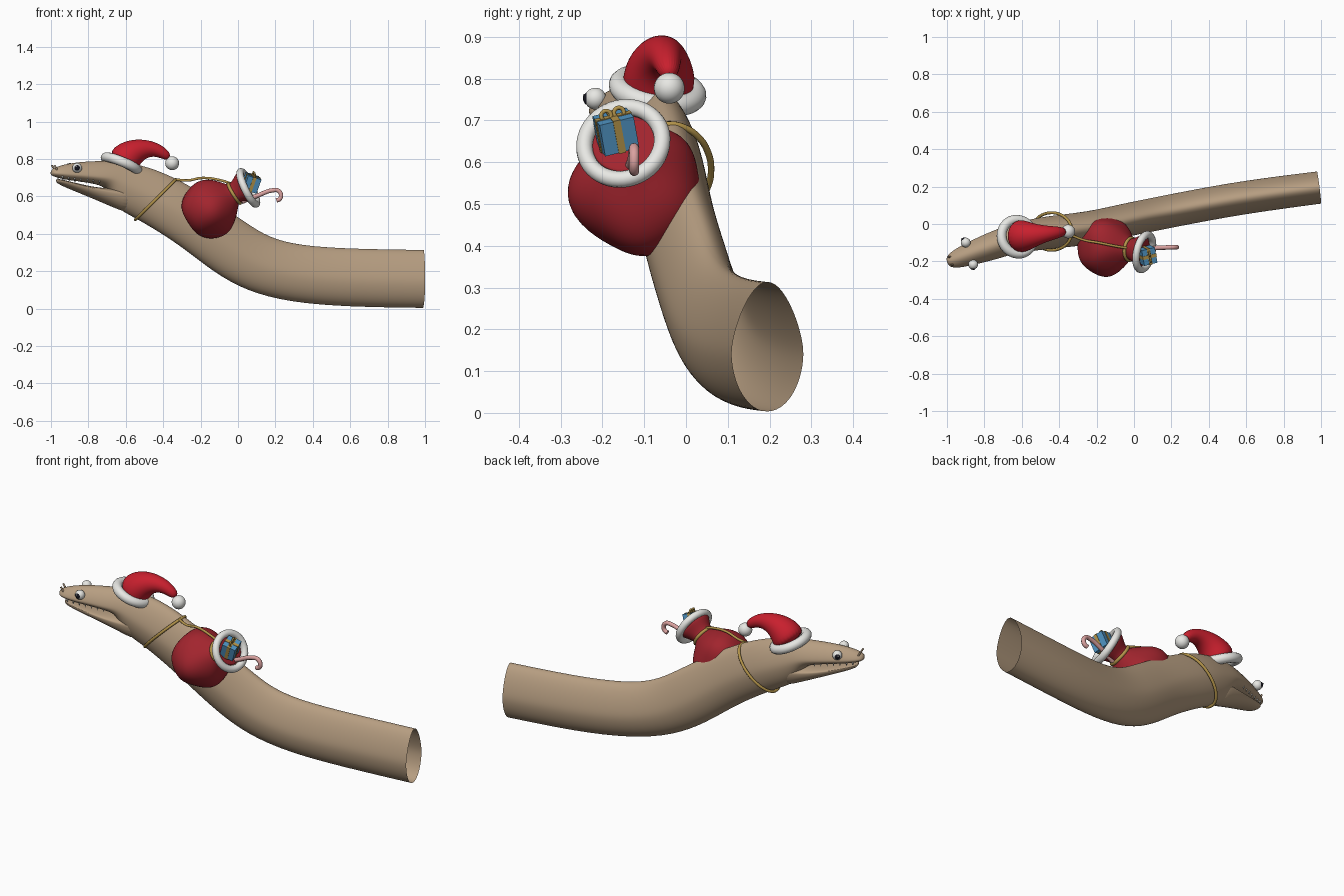
import bpy, bmesh
from math import sin, cos, pi
from mathutils import Vector

cube = bpy.data.objects.get("Cube")
if cube:
    bpy.data.objects.remove(cube)


def material(name, rgb):
    m = bpy.data.materials.new(name)
    m.use_nodes = True
    m.diffuse_color = (*rgb, 1)
    m.node_tree.nodes["Principled BSDF"].inputs["Base Color"].default_value = (*rgb, 1)
    return m


SKIN = material("tan skin", (0.47, 0.34, 0.22))
HAT = material("bright red", (0.58, 0.014, 0.027))
SACK = material("deep red", (0.36, 0.018, 0.027))
WHITE = material("white", (0.8, 0.8, 0.77))
GOLD = material("gold", (0.46, 0.3, 0.07))
BLUE = material("gift blue", (0.08, 0.3, 0.55))
PINK = material("candy pink", (0.7, 0.36, 0.35))
BLACK = material("black", (0.008, 0.008, 0.015))


def finish(ob, name, mat, smooth=True):
    ob.name = name
    ob.data.materials.append(mat)
    if smooth:
        for p in ob.data.polygons:
            p.use_smooth = True
    return ob


def loft(name, rows, mat, peak=0.0, lump=0.0, caps=(True, True), n=24):
    """Skin rings (x, y, z, half width, height above, depth below) along a path."""
    bm = bmesh.new()
    pts = [Vector(r[:3]) for r in rows]
    rings = []
    for i, (p, row) in enumerate(zip(pts, rows)):
        t = (pts[min(i + 1, len(pts) - 1)] - pts[max(i - 1, 0)]).normalized()
        side = t.cross(Vector((0, 0, 1))).normalized()
        up = side.cross(t)
        w, hi, lo = row[3:]
        ring = []
        for k in range(n):
            a = 2 * pi * k / n
            s, c = sin(a), cos(a)
            f = 1 + lump * w * (sin(3 * a + i * 0.5) + 0.6 * sin(5 * a - i))
            c *= 1 - peak * max(s, 0)
            ring.append(bm.verts.new(p + f * (side * w * c + up * (hi if s > 0 else lo) * s)))
        rings.append(ring)
    for a, b in zip(rings, rings[1:]):
        for k in range(n):
            j = (k + 1) % n
            bm.faces.new((a[k], a[j], b[j], b[k]))
    for use, ring in zip(caps, (rings[0], rings[-1])):
        if use:
            bm.faces.new(ring)
    bmesh.ops.recalc_face_normals(bm, faces=bm.faces)
    me = bpy.data.meshes.new(name)
    bm.to_mesh(me)
    bm.free()
    ob = bpy.data.objects.new(name, me)
    bpy.context.collection.objects.link(ob)
    ob.modifiers.new("smooth", "SUBSURF").levels = 2
    ob.modifiers["smooth"].render_levels = 2
    return finish(ob, name, mat)


def ball(name, loc, r, mat):
    bpy.ops.mesh.primitive_uv_sphere_add(segments=24, ring_count=16, radius=r, location=loc)
    return finish(bpy.context.object, name, mat)


def ring(name, loc, normal, major, minor, mat):
    bpy.ops.mesh.primitive_torus_add(location=loc, major_radius=major, minor_radius=minor,
                                     major_segments=48, minor_segments=14)
    ob = bpy.context.object
    ob.rotation_euler = Vector(normal).to_track_quat("Z", "Y").to_euler()
    return finish(ob, name, mat)


def cord(name, points, r, mat, cyclic=False):
    cu = bpy.data.curves.new(name, "CURVE")
    cu.dimensions = "3D"
    cu.bevel_depth = r
    cu.bevel_resolution = 3
    cu.use_fill_caps = True
    sp = cu.splines.new("BEZIER")
    sp.bezier_points.add(len(points) - 1)
    for b, p in zip(sp.bezier_points, points):
        b.co = p
        b.handle_left_type = b.handle_right_type = "AUTO"
    sp.use_cyclic_u = cyclic
    ob = bpy.data.objects.new(name, cu)
    bpy.context.collection.objects.link(ob)
    cu.materials.append(mat)


# Hollow-ended body running into the head and upper jaw
loft("body_and_upper_jaw", [
    (.99, .195, .15, .088, .165, .148), (.6, .145, .155, .09, .165, .148),
    (.3, .09, .175, .09, .165, .145), (.1, .05, .23, .09, .165, .15),
    (-.05, .02, .325, .09, .165, .155), (-.2, -.015, .44, .09, .155, .15),
    (-.35, -.035, .54, .09, .15, .15), (-.5, -.05, .615, .088, .145, .14),
    (-.62, -.075, .665, .082, .125, .13), (-.68, -.09, .70, .078, .095, .06),
    (-.75, -.115, .705, .076, .085, .04), (-.85, -.15, .715, .066, .07, .035),
    (-.93, -.18, .72, .055, .052, .03), (-.98, -.198, .725, .04, .03, .02),
    (-1, -.205, .725, .018, .015, .012)], SKIN, peak=0.25, caps=(False, True))
loft("lower_jaw", [
    (-.56, -.065, .6, .07, .05, .1), (-.65, -.085, .612, .075, .03, .075),
    (-.75, -.115, .63, .072, .015, .05), (-.85, -.15, .656, .062, .01, .035),
    (-.93, -.18, .678, .05, .008, .025), (-.97, -.195, .69, .035, .006, .015)], SKIN)

# Paired head details
forward = Vector((-.95, -.32, 0))
left = Vector((-.32, .95, 0))
for tag, s in (("left", 1), ("right", -1)):
    eye = Vector((-.88, -.158, .752)) + left * s * .062
    look = (left * s + forward * .35).normalized()
    ball(tag + "_eye", eye, .026, WHITE)
    ball(tag + "_pupil", eye + look * .012, .0175, BLACK)
    ball(tag + "_eye_glint", eye + look * .026 + Vector((-.004, 0, .007)), .004, WHITE)
    nose = Vector((-.972, -.195, .738)) + left * s * .022
    cord(tag + "_nostril", [nose, nose + Vector((-.016, -.004, .028))], .005, SKIN)
    for i in range(7):
        root = Vector((-.95, -.187, .697)).lerp(Vector((-.76, -.118, .678)), i / 6)
        root += left * s * (.036 + .022 * i / 6)
        bpy.ops.mesh.primitive_cone_add(vertices=8, radius1=.006, depth=.026,
                                        location=root, rotation=(pi, 0, 0))
        finish(bpy.context.object, f"{tag}_tooth_{i + 1}", WHITE)

# Floppy hat with fur brim and pompom
loft("hat", [(x, y, z, r, r, r) for x, y, z, r in [
    (-.63, -.065, .765, .09), (-.59, -.065, .815, .086), (-.54, -.06, .845, .066),
    (-.48, -.053, .857, .046), (-.42, -.046, .845, .034), (-.365, -.04, .805, .022)]], HAT)
ring("hat_brim", (-.623, -.068, .772), (.38, .15, .92), .092, .026, WHITE)
ball("hat_pompom", (-.352, -.04, .777), .037, WHITE)

# Lumpy sack with flared mouth
base = Vector((-.16, -.115, .53))
axis = Vector((.85, -.12, .515)).normalized()
profile = [(-.125, .05), (-.118, .09), (-.08, .135), (0, .165), (.06, .153), (.11, .115),
           (.15, .066), (.165, .056), (.19, .062), (.235, .09), (.24, .085)]
loft("sack", [(*(base + axis * t), r, r, r) for t, r in profile], SACK, lump=.3, n=32)
ring("sack_tie", base + axis * .165, axis, .06, .009, GOLD)
ring("sack_fur_trim", (.055, -.15, .645), (.88, -.2, .42), .095, .02, WHITE)

# Harness loop and the cord to the sack
cord("neck_loop", [Vector((-.44, -.04, .583)) + Vector((.108, 0, .107)) * sin(a)
                   + Vector((0, .1, 0)) * cos(a) for a in [i * pi / 8 for i in range(16)]],
     .008, GOLD, cyclic=True)
cord("sack_cord", [(-.335, -.06, .69), (-.27, -.085, .685), (-.19, -.1, .698),
                   (-.09, -.12, .685), (-.03, -.13, .665)], .007, GOLD)

# Wrapped gift: box, crossed ribbons and bow share one tilted parent
gift = bpy.data.objects.new("gift", None)
bpy.context.collection.objects.link(gift)
gift.location = (.07, -.168, .672)
gift.rotation_euler = (.25, .3, .25)
gift.hide_render = True
for name, size, mat in (("gift_box", (.075, .085, .08), BLUE),
                        ("gift_ribbon_across", (.079, .018, .084), GOLD),
                        ("gift_ribbon_along", (.018, .089, .084), GOLD)):
    bpy.ops.mesh.primitive_cube_add(size=1)
    ob = finish(bpy.context.object, name, mat, smooth=False)
    ob.scale = size
    ob.parent = gift
for s in (-1, 1):
    bow = ring("gift_bow", (0, s * .016, .046), (1, 0, .3), .012, .005, GOLD)
    bow.parent = gift

# Candy cane poking out of the sack
cord("candy_cane", [(.02, -.145, .57), (.1, -.13, .602), (.185, -.125, .632), (.215, -.124, .63),
                    (.23, -.124, .605), (.221, -.124, .584), (.205, -.124, .578)], .012, PINK)
